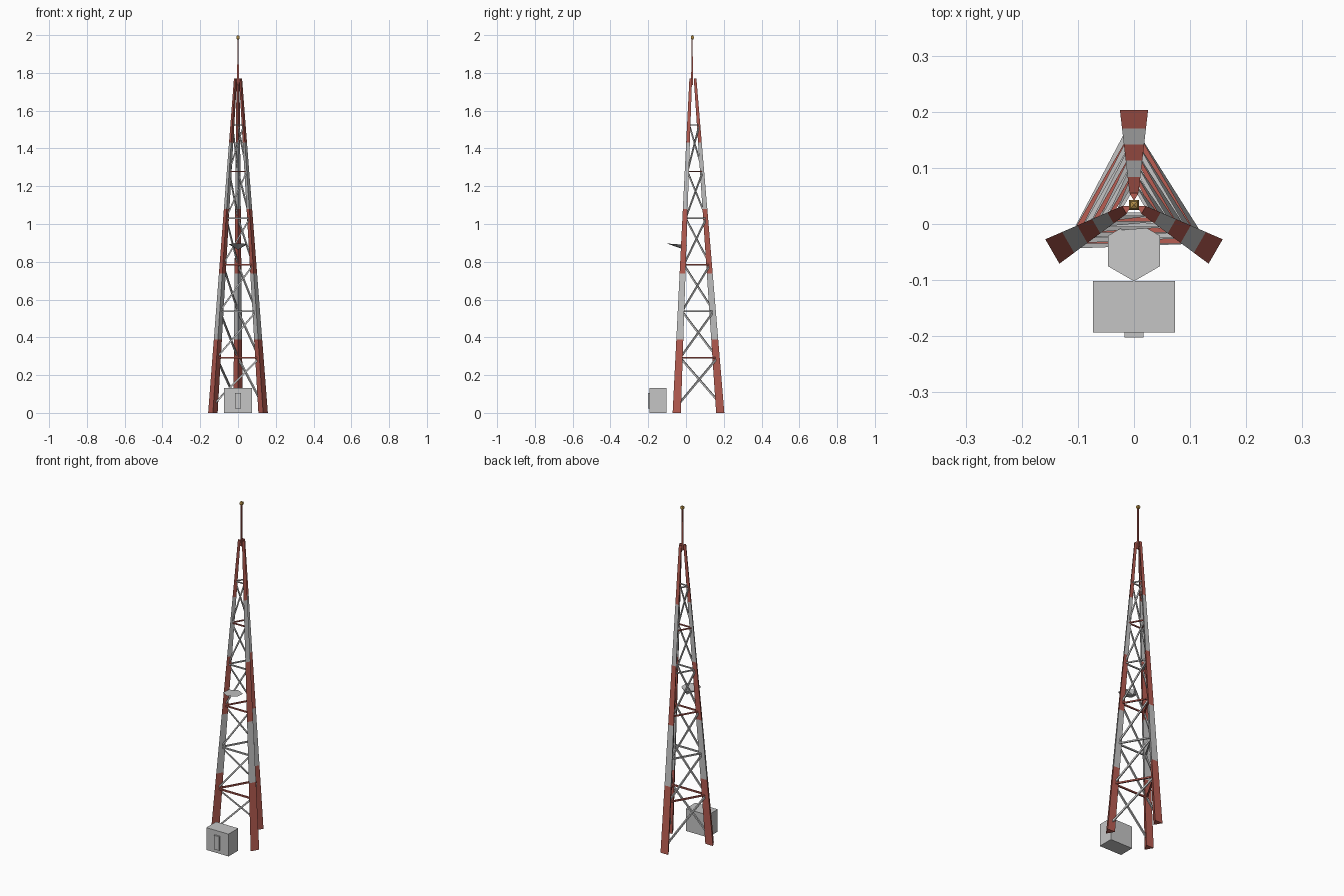
import bpy, bmesh, math
from mathutils import Vector, Matrix

if "Cube" in bpy.data.objects:
    bpy.data.objects.remove(bpy.data.objects["Cube"])

CY = 0.035                        # tower axis in y
TOP = 1.77                        # top of the legs
BANDS = [0.0, 0.388, 0.738, 1.079, 1.432, TOP]
LEVELS = [0.045 + 0.2465 * i for i in range(7)]
ANGLES = [math.radians(a) for a in (90, 210, 330)]


def material(name, rgb):
    m = bpy.data.materials.new(name)
    m.diffuse_color = (*rgb, 1)
    m.use_nodes = True
    m.node_tree.nodes["Principled BSDF"].inputs["Base Color"].default_value = m.diffuse_color
    return m


RED = material("brick red", (0.48, 0.11, 0.085))
GREY = material("light grey", (0.56, 0.56, 0.56))
GOLD = material("lamp gold", (0.5, 0.3, 0.07))


def finish(name, bm, *mats):
    bmesh.ops.recalc_face_normals(bm, faces=bm.faces[:])
    me = bpy.data.meshes.new(name)
    bm.to_mesh(me)
    bm.free()
    for m in mats:
        me.materials.append(m)
    ob = bpy.data.objects.new(name, me)
    bpy.context.collection.objects.link(ob)
    return ob


def lerp(a, b, z):
    return a + (b - a) * z / TOP


def leg_centre(angle, z):
    r = lerp(0.1535, 0.0155, z)
    return Vector((r * math.cos(angle), CY + r * math.sin(angle), z))


def rod(bm, a, b, r1, r2, sides=4):
    d = b - a
    mat = Matrix.Translation((a + b) / 2) @ d.to_track_quat('Z', 'Y').to_matrix().to_4x4()
    mat = mat @ Matrix.Rotation(math.pi / 4, 4, 'Z')
    bmesh.ops.create_cone(bm, cap_ends=True, segments=sides, radius1=r1, radius2=r2,
                          depth=d.length, matrix=mat)


def box(name, lo, hi, mat):
    bm = bmesh.new()
    bmesh.ops.create_cube(bm, size=1)
    lo, hi = Vector(lo), Vector(hi)
    for v in bm.verts:
        v.co = Vector([(lo[i] + hi[i]) / 2 + v.co[i] * (hi[i] - lo[i]) for i in range(3)])
    return finish(name, bm, mat)


# Three tapering triangular legs, edge inward, in red and grey bands
for name, ang in zip(("back_leg", "front_left_leg", "front_right_leg"), ANGLES):
    bm = bmesh.new()
    rings = []
    for z in BANDS:
        c, r = leg_centre(ang, z), lerp(0.029, 0.0093, z)
        rings.append([bm.verts.new(c + Vector((r * math.cos(t), r * math.sin(t), 0)))
                      for t in (ang + math.pi + k * math.tau / 3 for k in range(3))])
    for i in range(len(rings) - 1):
        lo, hi = rings[i], rings[i + 1]
        for k in range(3):
            j = (k + 1) % 3
            bm.faces.new((lo[k], lo[j], hi[j], hi[k])).material_index = i % 2
    bm.faces.new(rings[0])
    bm.faces.new(rings[-1])
    finish(name, bm, RED, GREY)

# Horizontal rings (alternating colours) and one rising diagonal per panel
red_bars, grey_bars, diagonals = bmesh.new(), bmesh.new(), bmesh.new()
for k in range(3):
    a, b = ANGLES[k], ANGLES[(k + 1) % 3]
    for i, z in enumerate(LEVELS):
        r = lerp(0.0065, 0.004, z)
        if i > 0:
            rod(red_bars if i % 2 else grey_bars, leg_centre(a, z), leg_centre(b, z), r, r)
        if i < len(LEVELS) - 1:
            rod(diagonals, leg_centre(a, z), leg_centre(b, LEVELS[i + 1]), r, r)
finish("red_cross_bars", red_bars, RED)
finish("grey_cross_bars", grey_bars, GREY)
finish("diagonal_braces", diagonals, GREY)

# Mast with lamp on top
bm = bmesh.new()
rod(bm, Vector((0, CY - 0.003, 1.735)), Vector((0, CY - 0.003, 1.985)), 0.0065, 0.0045)
finish("mast", bm, RED)
bm = bmesh.new()
bmesh.ops.create_uvsphere(bm, u_segments=4, v_segments=4, radius=0.0125,
                          matrix=Matrix.Translation((0, CY - 0.001, 1.9875))
                          @ Matrix.Rotation(math.pi / 4, 4, 'Z'))
finish("lamp", bm, GOLD)

# Six-sided dish: shallow cone whose tip meets the front face of the tower
bm = bmesh.new()
rim = []
for k in range(6):
    t = math.radians(90 + 60 * k)
    x, y = 0.054 * math.cos(t), 0.054 * math.sin(t)
    rim.append(bm.verts.new((x, -0.048 + y, 0.893 - 0.07 * y)))
tip = bm.verts.new((0, -0.008, 0.864))
bm.faces.new(rim)
for k in range(6):
    bm.faces.new((rim[k], rim[(k + 1) % 6], tip))
finish("dish", bm, GREY)

# Equipment hut with door
box("hut", (-0.073, -0.193, 0), (0.073, -0.102, 0.132), GREY)
box("hut_door", (-0.017, -0.202, 0.022), (0.017, -0.192, 0.105), GREY)
